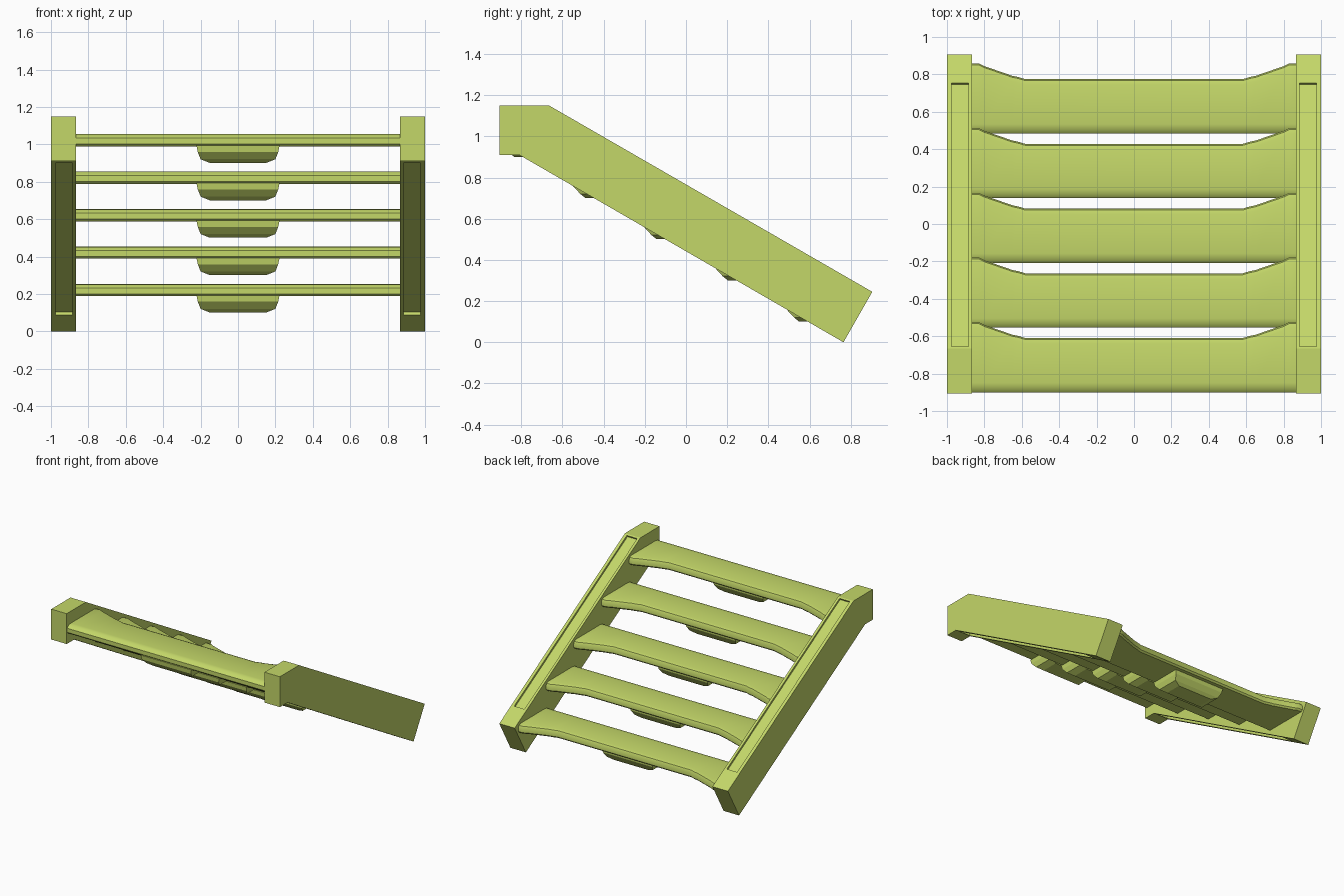
import bpy, bmesh, math
from mathutils import Matrix

if "Cube" in bpy.data.objects:
    bpy.data.objects.remove(bpy.data.objects["Cube"])

mat = bpy.data.materials.new("green_paint")
mat.diffuse_color = (0.55, 0.68, 0.14, 1)
mat.use_nodes = True
mat.node_tree.nodes["Principled BSDF"].inputs["Base Color"].default_value = mat.diffuse_color


def make(name, bm):
    bmesh.ops.recalc_face_normals(bm, faces=bm.faces)
    me = bpy.data.meshes.new(name)
    bm.to_mesh(me)
    bm.free()
    ob = bpy.data.objects.new(name, me)
    me.materials.append(mat)
    bpy.context.collection.objects.link(ob)
    return ob


def activate(ob):
    bpy.ops.object.select_all(action='DESELECT')
    ob.select_set(True)
    bpy.context.view_layer.objects.active = ob


def loft(name, rings):
    """Skin a list of equal-length closed rings and cap both ends."""
    bm = bmesh.new()
    rows = [[bm.verts.new(p) for p in r] for r in rings]
    n = len(rows[0])
    for a, b in zip(rows, rows[1:]):
        for i in range(n):
            j = (i + 1) % n
            bm.faces.new((a[i], a[j], b[j], b[i]))
    bm.faces.new(rows[0])
    bm.faces.new(rows[-1])
    return make(name, bm)


# Sloping side rail, with a shallow panel recessed in its top and underside
SIDE = [(-0.905, 1.15), (-0.665, 1.15), (0.905, 0.245),
        (0.765, 0.0), (-0.81, 0.91), (-0.905, 0.91)]


def rail(name, s):
    ob = loft(name, [[(s * x, y, z) for y, z in SIDE] for x in (0.865, 1.0)])
    bm = bmesh.new()
    for y, z in ((0.05, 0.738), (-0.0895, 0.496)):
        m = (Matrix.Translation((s * 0.93, y, z))
             @ Matrix.Rotation(math.radians(-30), 4, 'X')
             @ Matrix.Diagonal((0.09, 1.625, 0.03, 1)))
        bmesh.ops.create_cube(bm, size=1, matrix=m)
    cutter = make("panel_cutter", bm)
    cutter.hide_render = True
    mod = ob.modifiers.new("panels", 'BOOLEAN')
    mod.operation = 'DIFFERENCE'
    mod.solver = 'EXACT'
    mod.object = cutter
    activate(ob)
    bpy.ops.object.modifier_apply(modifier=mod.name)
    bpy.data.objects.remove(cutter)


rail("side_rail_left", -1)
rail("side_rail_right", 1)

# Tread stations: distance from centre, depth of the tread there
HALF = [(0.58, 0.29), (0.62, 0.302), (0.65, 0.308), (0.80, 0.36),
        (0.83, 0.375), (0.867, 0.375)]
STATIONS = [(-x, d) for x, d in reversed(HALF)] + HALF


def tread(i):
    y0, top = -0.9 + 0.346 * i, 1.055 - 0.2 * i
    low = top - 0.066
    rings = []
    for x, d in STATIONS:
        b = y0 + d
        rings.append([(x, y0, low + 0.012), (x, y0, top - 0.022),
                      (x, y0 + 0.02, top - 0.004), (x, y0 + 0.05, top),
                      (x, b - 0.03, top), (x, b - 0.008, top - 0.008),
                      (x, b, top - 0.025), (x, b, low + 0.012),
                      (x, b - 0.012, low), (x, y0 + 0.012, low)])
    ob = loft(f"tread_{i + 1}", rings)
    activate(ob)
    bpy.ops.object.shade_smooth_by_angle(angle=math.radians(40))

    # Tapered stiffener under the middle: z, half width, front, back
    levels = [(low + 0.004, 0.222, 0.0, 0.25), (low - 0.03, 0.215, 0.005, 0.245),
              (low - 0.068, 0.20, 0.04, 0.22), (low - 0.088, 0.15, 0.065, 0.20)]
    loft(f"tread_stiffener_{i + 1}",
         [[(-w, y0 + f, z), (w, y0 + f, z), (w, y0 + b, z), (-w, y0 + b, z)]
          for z, w, f, b in levels])


for i in range(5):
    tread(i)
